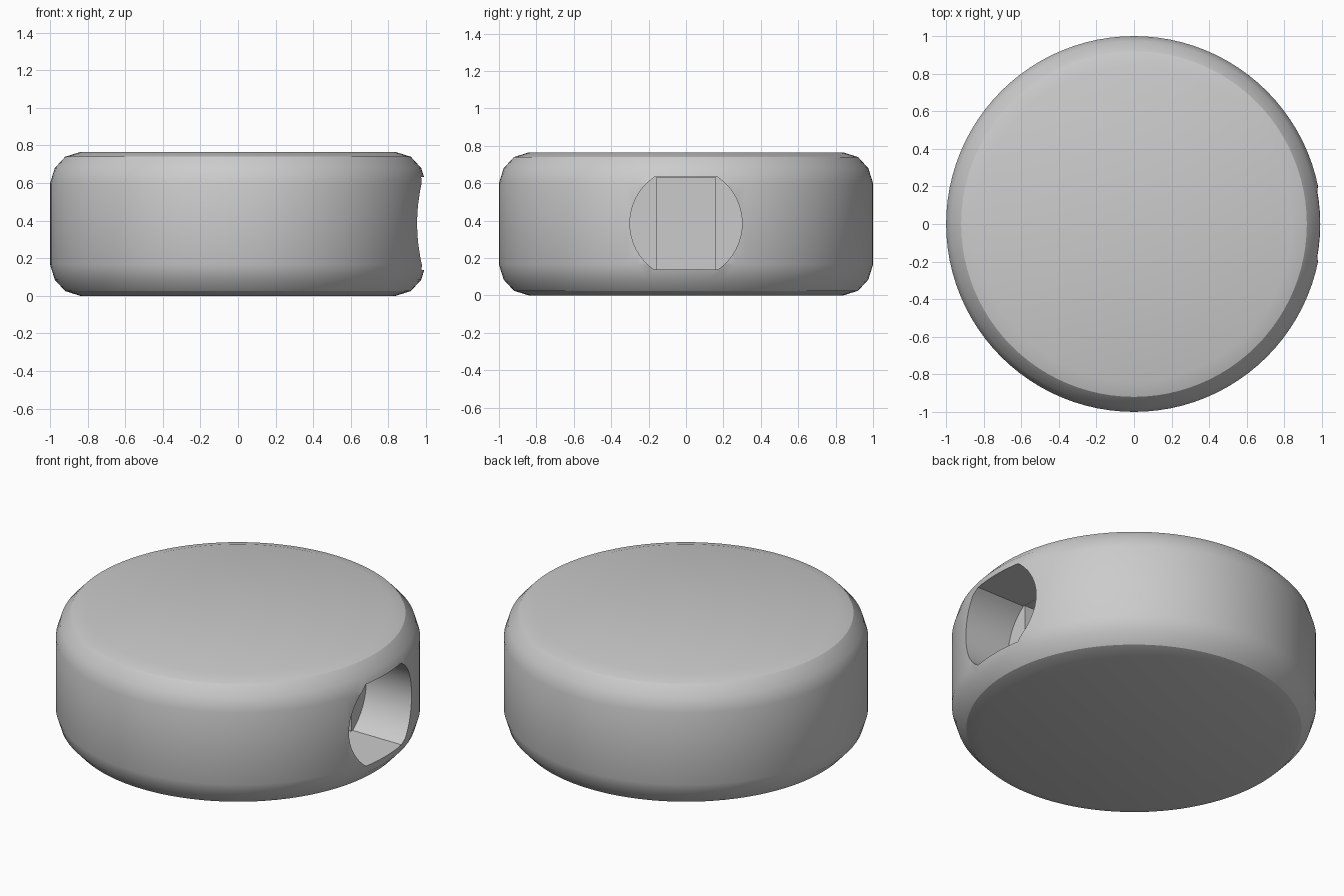
import bpy
import bmesh
from math import asin, cos, pi, radians, sin
from mathutils import Matrix, Vector

if "Cube" in bpy.data.objects:
    bpy.data.objects.remove(bpy.data.objects["Cube"])

HEIGHT = 0.765
MID = 0.385

grey = bpy.data.materials.new("plain grey")
grey.use_nodes = True
colour = (0.6, 0.6, 0.6, 1)
grey.diffuse_color = colour
grey.node_tree.nodes["Principled BSDF"].inputs["Base Color"].default_value = colour


def make_object(name, bm):
    bmesh.ops.recalc_face_normals(bm, faces=bm.faces)
    mesh = bpy.data.meshes.new(name)
    bm.to_mesh(mesh)
    bm.free()
    mesh.materials.append(grey)
    obj = bpy.data.objects.new(name, mesh)
    bpy.context.collection.objects.link(obj)
    return obj


def lathe(name, profile, steps):
    bm = bmesh.new()
    verts = [bm.verts.new((r, 0, z)) for r, z in profile]
    edges = [bm.edges.new(pair) for pair in zip(verts, verts[1:])]
    bmesh.ops.spin(bm, geom=verts + edges, cent=(0, 0, 0), axis=(0, 0, 1),
                   angle=2 * pi, steps=steps, use_merge=True)
    bmesh.ops.remove_doubles(bm, verts=bm.verts, dist=0.0001)
    # Close the flat top and bottom
    bmesh.ops.holes_fill(bm, edges=[e for e in bm.edges if e.is_boundary], sides=0)
    return make_object(name, bm)


def cut(target, cutter):
    cutter.hide_render = True
    mod = target.modifiers.new("cut", "BOOLEAN")
    mod.operation = "DIFFERENCE"
    mod.solver = "EXACT"
    mod.object = cutter
    bpy.ops.object.select_all(action="DESELECT")
    bpy.context.view_layer.objects.active = target
    target.select_set(True)
    bpy.ops.object.modifier_apply(modifier=mod.name)
    bpy.data.objects.remove(cutter)


# Round body with a three-step bevel above and below
upper = [(1, 0.6), (0.975, 0.68), (0.92, 0.74), (0.84, HEIGHT)]
lower = [(r, HEIGHT - z) for r, z in reversed(upper)]
body = lathe("puck_body", lower + upper, 96)

# Round socket with flat floor and ceiling
radius, half = 0.3, 0.2475
limit = asin(half / radius)
arc = [-limit + 2 * limit * i / 16 for i in range(17)]
angles = arc + [pi + a for a in arc]
bm = bmesh.new()
ring = [bm.verts.new((0.65, radius * cos(a), MID + radius * sin(a))) for a in angles]
face = bm.faces.new(ring)
grown = bmesh.ops.extrude_face_region(bm, geom=[face])["geom"]
bmesh.ops.translate(bm, vec=Vector((0.6, 0, 0)),
                    verts=[v for v in grown if isinstance(v, bmesh.types.BMVert)])
# Keep the starting cap so that the cutter is closed
if any(e.is_boundary for e in bm.edges):
    bmesh.ops.holes_fill(bm, edges=[e for e in bm.edges if e.is_boundary], sides=0)
cut(body, make_object("socket_cutter", bm))

# Narrower slot reaching deeper behind the socket
bm = bmesh.new()
bmesh.ops.create_cube(bm, size=1, matrix=Matrix.Translation((0.5, 0, MID))
                      @ Matrix.Diagonal((0.5, 0.316, 2 * half - 0.002, 1)))
cut(body, make_object("slot_cutter", bm))

bpy.ops.object.shade_smooth_by_angle(angle=radians(28))
